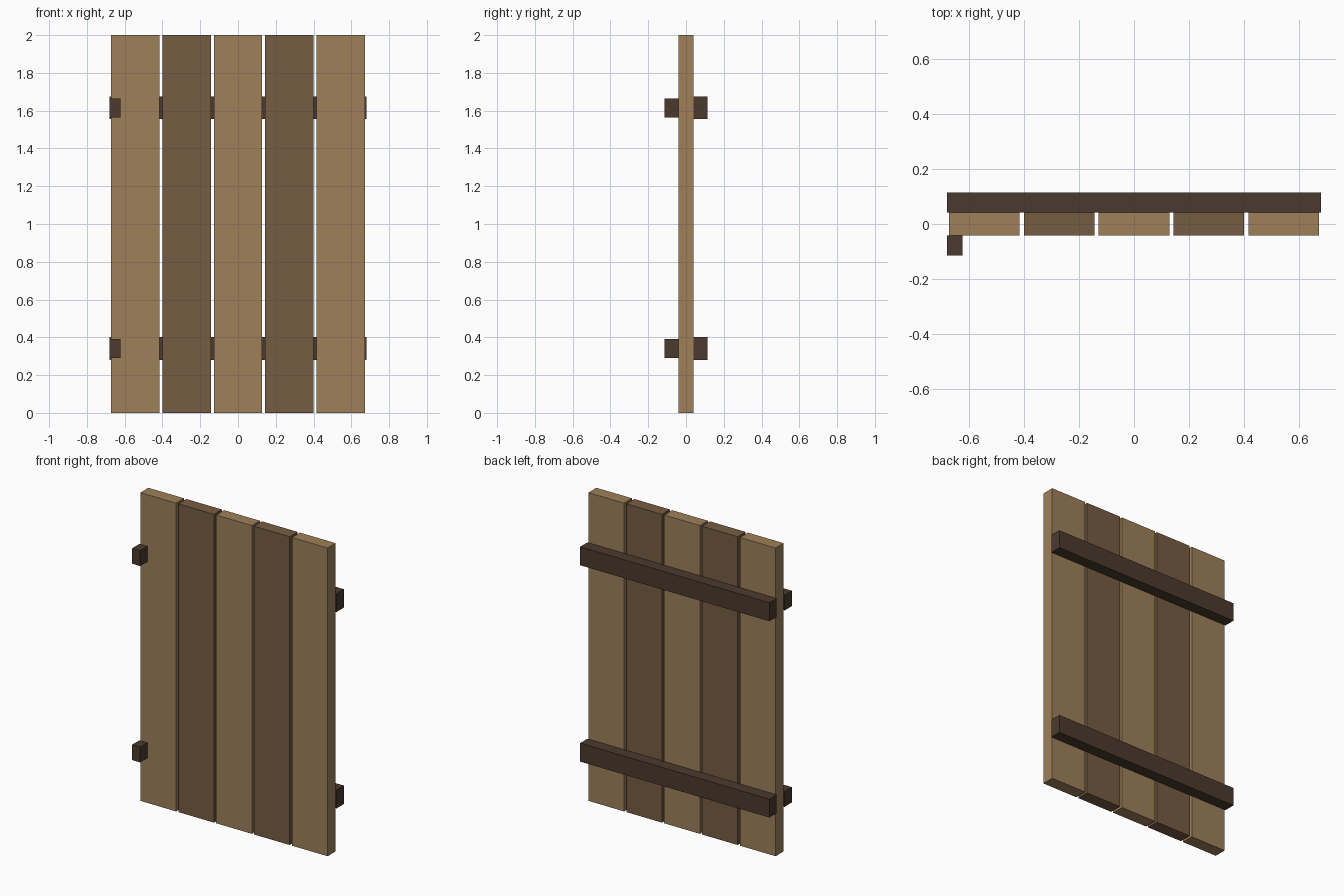
import bpy
import bmesh
from mathutils import Vector

if "Cube" in bpy.data.objects:
    bpy.data.objects.remove(bpy.data.objects["Cube"])


def material(name, rgb):
    m = bpy.data.materials.new(name)
    m.diffuse_color = (*rgb, 1.0)
    m.use_nodes = True
    m.node_tree.nodes["Principled BSDF"].inputs["Base Color"].default_value = m.diffuse_color
    return m


light_wood = material("light_wood", (0.342, 0.216, 0.102))
brown_wood = material("brown_wood", (0.181, 0.107, 0.054))
dark_wood = material("dark_wood", (0.069, 0.042, 0.026))


def box(name, low, high, mat):
    low, high = Vector(low), Vector(high)
    bm = bmesh.new()
    bmesh.ops.create_cube(bm, size=1.0)
    bmesh.ops.scale(bm, vec=high - low, verts=bm.verts)
    mesh = bpy.data.meshes.new(name)
    bm.to_mesh(mesh)
    bm.free()
    mesh.materials.append(mat)
    obj = bpy.data.objects.new(name, mesh)
    obj.location = (low + high) / 2
    bpy.context.collection.objects.link(obj)
    return obj


PITCH, HALF_W, HALF_T = 0.272, 0.128, 0.041   # plank spacing, half width, half thickness
HALF_L, DEPTH = 0.679, 0.115                  # batten half length, outer depth

# Upright planks in alternating tones
for i in range(5):
    x = (i - 2) * PITCH
    box(f"plank_{i + 1}", (x - HALF_W, -HALF_T, 0), (x + HALF_W, HALF_T, 2),
        brown_wood if i % 2 else light_wood)

# Rear battens and front hinge blocks, one pair per level
for level, z in (("lower", 0.341), ("upper", 1.615)):
    box(f"{level}_batten", (-HALF_L, HALF_T, z - 0.06), (HALF_L, DEPTH, z + 0.06), dark_wood)
    box(f"{level}_hinge_block", (-HALF_L, -DEPTH, z - 0.05), (-0.622, -HALF_T, z + 0.05), dark_wood)
